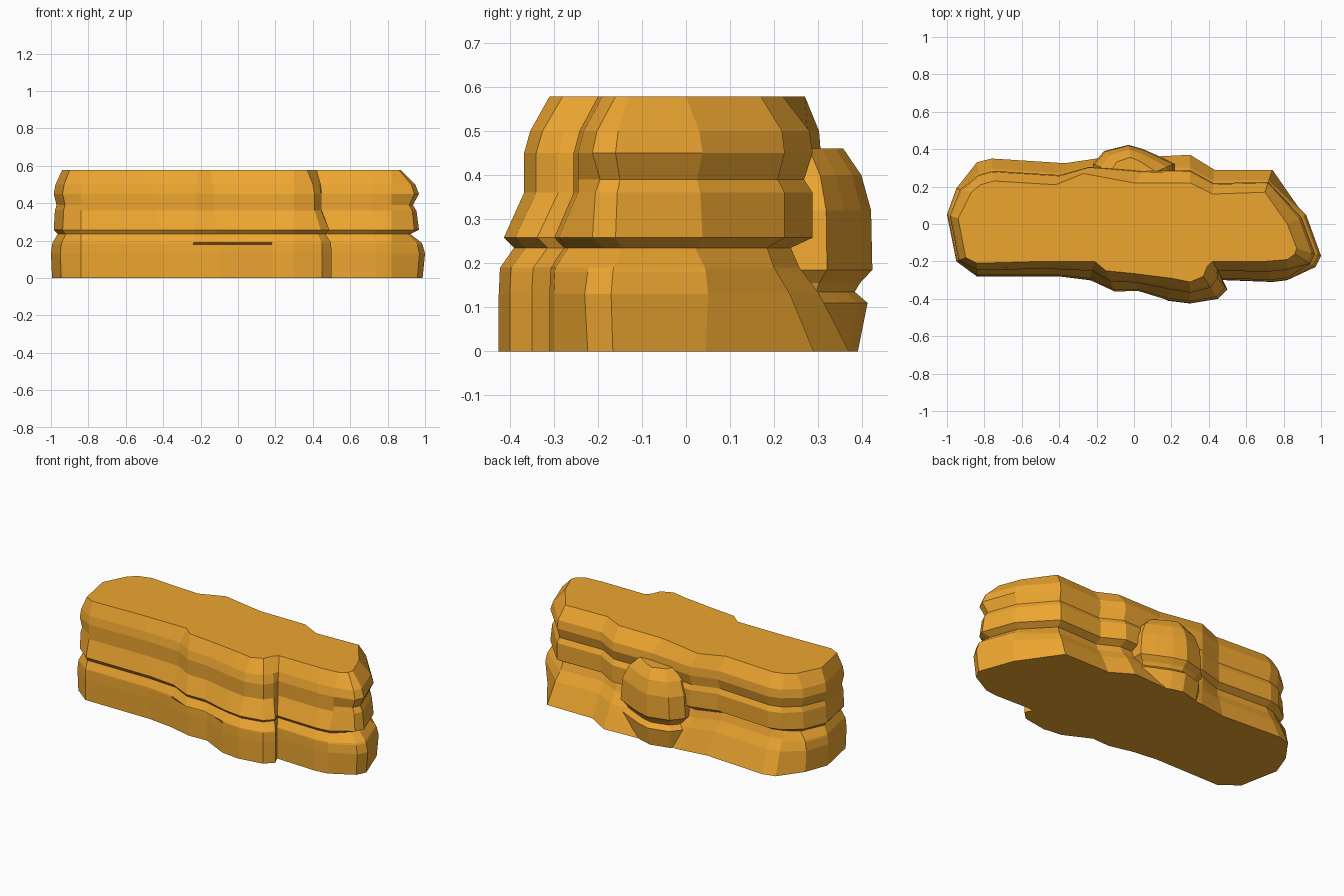
import bpy, bmesh

if "Cube" in bpy.data.objects:
    bpy.data.objects.remove(bpy.data.objects["Cube"])

mat = bpy.data.materials.new("ochre_rock")
mat.diffuse_color = (0.85, 0.38, 0.03, 1)
mat.use_nodes = True
mat.node_tree.nodes["Principled BSDF"].inputs["Base Color"].default_value = mat.diffuse_color


def loft(name, rings):
    """Skin a stack of equal-length rings and cap both ends."""
    bm = bmesh.new()
    vs = [[bm.verts.new(p) for p in r] for r in rings]
    n = len(vs[0])
    for a, b in zip(vs, vs[1:]):
        for i in range(n):
            j = (i + 1) % n
            bm.faces.new((a[i], a[j], b[j], b[i]))
    bm.faces.new(vs[0][::-1])
    bm.faces.new(vs[-1])
    bmesh.ops.triangulate(bm, faces=[f for f in bm.faces if len(f.verts) > 4])
    bmesh.ops.recalc_face_normals(bm, faces=bm.faces)
    me = bpy.data.meshes.new(name)
    bm.to_mesh(me)
    bm.free()
    me.materials.append(mat)
    ob = bpy.data.objects.new(name, me)
    bpy.context.collection.objects.link(ob)
    return ob


# Rock outline: side (e end, f front, b back), base x y, top x y
outline = [
    ("e", -1.0, .05, -.94, .03), ("e", -.95, -.2, -.90, -.18),
    ("f", -.84, -.28, -.84, -.21), ("f", -.4, -.28, -.5, -.2),
    ("f", -.24, -.30, -.21, -.20), ("f", -.1, -.365, -.15, -.25),
    ("f", .02, -.36, .0, -.265), ("f", .18, -.41, .2, -.29),
    ("f", .3, -.425, .3, -.31), ("f", .45, -.40, .37, -.28),
    ("f", .5, -.35, .39, -.23), ("f", .475, -.30, .42, -.2),
    ("f", .74, -.31, .7, -.2), ("f", .82, -.30, .82, -.19),
    ("e", .97, -.23, .86, -.16), ("e", 1.0, -.17, .87, -.13),
    ("e", .92, .05, .82, .0), ("b", .74, .29, .70, .17),
    ("b", .43, .29, .42, .16), ("b", .3, .37, .3, .22),
    ("b", .1, .36, .0, .22), ("b", -.2, .35, -.27, .27),
    ("b", -.37, .325, -.42, .21), ("b", -.76, .35, -.75, .23),
    ("b", -.84, .33, -.82, .21), ("e", -.95, .19, -.87, .17),
]

# Strata: height, then how far each side has moved from base to top outline
strata = [
    (0, .1, 0, 0), (.13, 0, 0, .45), (.18, .1, .02, .7), (.19, .15, .03, .75),
    (.235, .6, .3, .88), (.258, .25, .1, .55), (.36, .35, .5, .55),
    (.39, .5, .5, .68), (.45, .25, .5, .55), (.5, .4, .62, .6), (.578, 1, 1, 1),
]

rings = []
for z, e, f, b in strata:
    ring = []
    for side, x0, y0, x1, y1 in outline:
        t = {"e": e, "f": f, "b": b}[side]
        # shallow hollow under the front lip
        dent = .03 if side == "f" and -.2 < x0 < .05 and z < .185 else 0
        ring.append((x0 + (x1 - x0) * t, y0 + (y1 - y0) * t + dent, z))
    rings.append(ring)
loft("layered_rock", rings)

# Boulder leaning on the back: plan shape scaled about a centre per level
plan = [(-.22, .15), (-.22, .32), (-.16, .39), (-.03, .423), (.05, .40),
        (.14, .36), (.22, .32), (.22, .15)]
levels = [(0, .9, .39), (.11, .95, .412), (.135, .85, .383), (.155, .88, .395),
          (.185, 1, .423), (.32, .95, .42), (.4, .8, .398), (.46, .55, .357)]
rings = []
for z, s, ymax in levels:
    k = (ymax - .15) / (.423 - .15)
    rings.append([(-.01 + (x + .01) * s, .15 + (y - .15) * k, z) for x, y in plan])
loft("back_boulder", rings)
